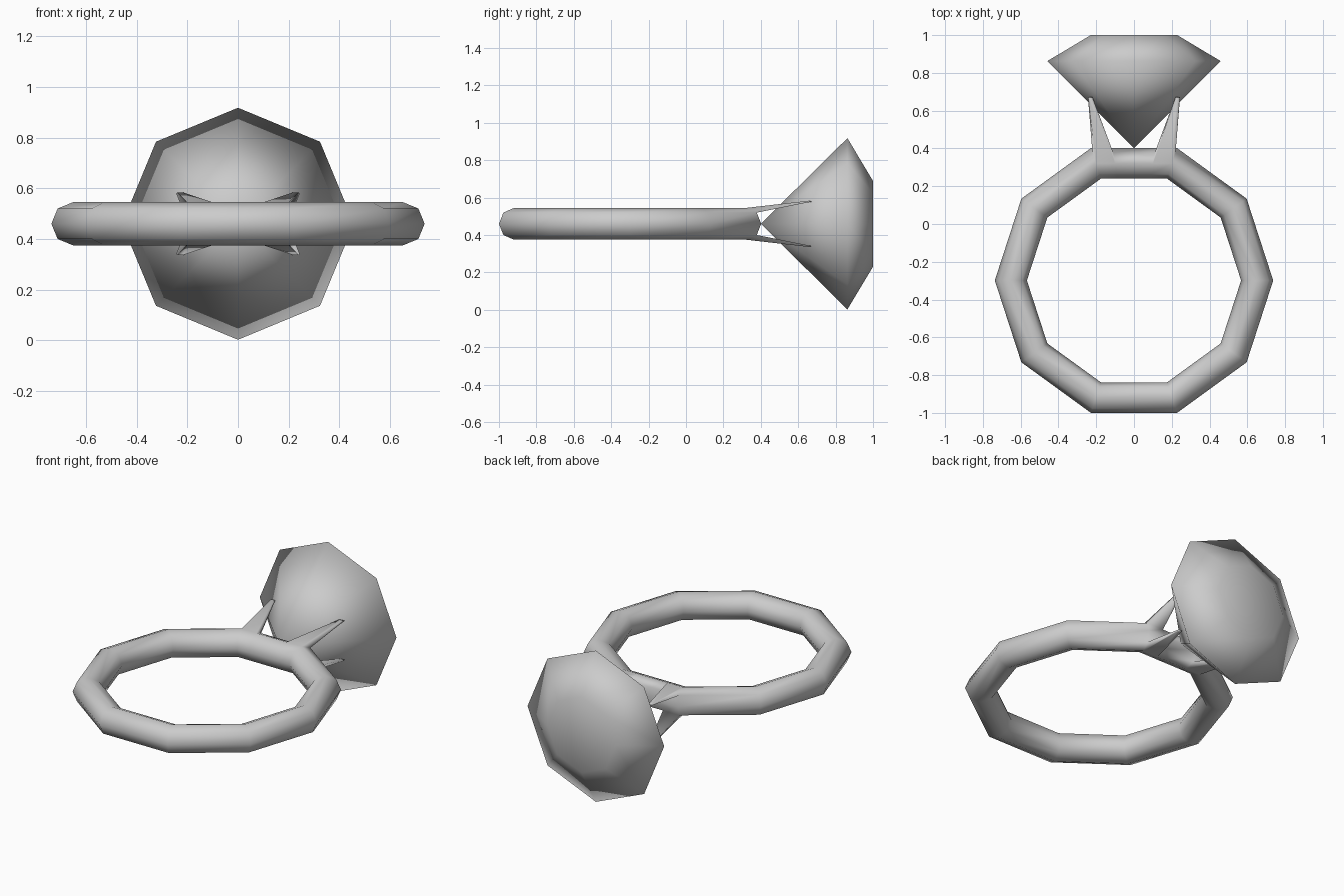
import bpy, bmesh
from math import sin, cos, pi
from mathutils import Vector

if "Cube" in bpy.data.objects:
    bpy.data.objects.remove(bpy.data.objects["Cube"])

ZC = 0.46          # height of the ring plane and gem axis
RING_Y = -0.299    # ring centre
MAJOR, MINOR = 0.652, 0.085


def finish(bm, name):
    bmesh.ops.recalc_face_normals(bm, faces=bm.faces)
    mesh = bpy.data.meshes.new(name)
    bm.to_mesh(mesh)
    bm.free()
    for p in mesh.polygons:
        p.use_smooth = True
    ob = bpy.data.objects.new(name, mesh)
    bpy.context.collection.objects.link(ob)
    return ob


# Band: ten-sided ring with octagonal section, plus two extra loops under the gem
def section(i):
    a = 2 * pi * i / 10
    return [Vector(((MAJOR + MINOR * cos(b)) * cos(a),
                    RING_Y + (MAJOR + MINOR * cos(b)) * sin(a),
                    ZC + MINOR * sin(b))) for b in (k * pi / 4 for k in range(8))]


sections = [section(i) for i in range(10)]
cuts = [[p.lerp(q, t) for p, q in zip(sections[2], sections[3])] for t in (0.25, 0.75)]
sections[3:3] = cuts

bm = bmesh.new()
loops = [[bm.verts.new(p) for p in s] for s in sections]
faces = {}
n = len(loops)
for i in range(n):
    a, b = loops[i], loops[(i + 1) % n]
    for k in range(8):
        m = (k + 1) % 8
        faces[i, k] = bm.faces.new((a[k], b[k], b[m], a[m]))
bmesh.ops.recalc_face_normals(bm, faces=bm.faces)

# Prongs: four band faces extruded and tapered to small tips
for i, sx in ((2, 1), (4, -1)):
    for k, sz in ((1, 1), (6, -1)):
        f = bmesh.ops.extrude_discrete_faces(bm, faces=[faces[i, k]])["faces"][0]
        mid = f.calc_center_median()
        tip = Vector((sx * 0.23, 0.665, ZC + sz * 0.121))
        for v in f.verts:
            v.co = tip + (v.co - mid) * 0.22
finish(bm, "band_with_prongs")

# Gem: octagonal pavilion, crown and table around the y axis
bm = bmesh.new()
tip = bm.verts.new((0, 0.40, ZC))
girdle, table = [[bm.verts.new((r * sin(k * pi / 4), y, ZC + r * cos(k * pi / 4)))
                  for k in range(8)] for r, y in ((0.458, 0.863), (0.229, 1.0))]
for k in range(8):
    m = (k + 1) % 8
    bm.faces.new((tip, girdle[k], girdle[m]))
    bm.faces.new((girdle[k], table[k], table[m], girdle[m]))
bm.faces.new(table)
finish(bm, "gem")
